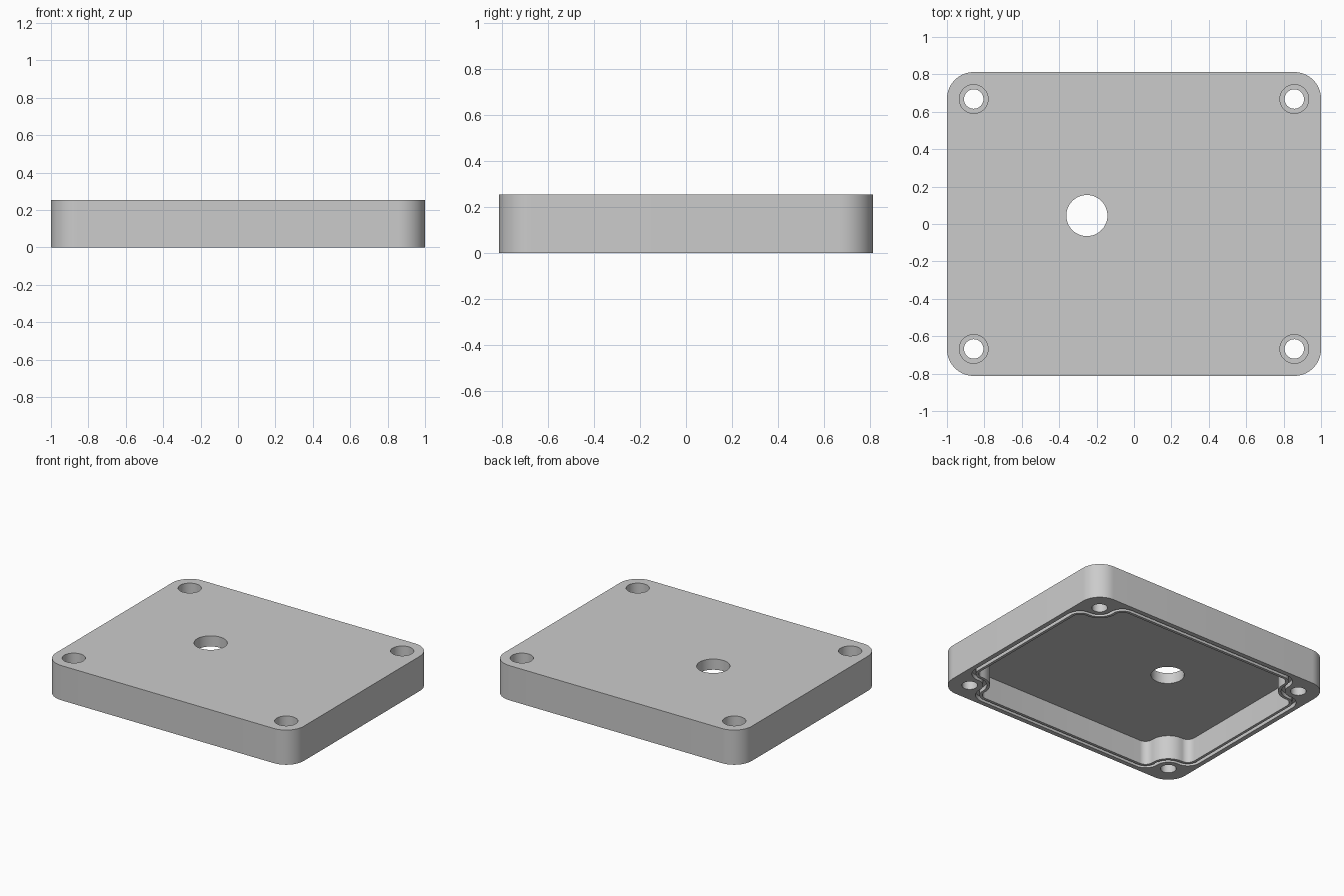
import bpy
import bmesh
from math import sin, cos, pi, atan2, sqrt

if "Cube" in bpy.data.objects:
    bpy.data.objects.remove(bpy.data.objects["Cube"], do_unlink=True)

HALF_X, HALF_Y, HEIGHT = 1.0, 0.812, 0.253
SCREW_X, SCREW_Y = 0.857, 0.668
CEILING = 0.175
QUADRANTS = ((1, 1), (-1, 1), (-1, -1), (1, -1))

grey = bpy.data.materials.new("plain grey")
grey.use_nodes = True
colour = (0.6, 0.6, 0.6, 1)
grey.diffuse_color = colour
grey.node_tree.nodes["Principled BSDF"].inputs["Base Color"].default_value = colour


def arc(cx, cy, r, start, end, steps=12):
    return [(cx + r * cos(start + (end - start) * i / steps),
             cy + r * sin(start + (end - start) * i / steps))
            for i in range(steps + 1)]


def mirrored(corner):
    """Repeat one corner's points in all four quadrants, counter-clockwise."""
    points = []
    for sx, sy in QUADRANTS:
        part = corner if sx * sy > 0 else corner[::-1]
        points += [(sx * x, sy * y) for x, y in part]
    return points


def seal_outline(margin):
    """Inner outline that bends inward around the four screw posts."""
    wall_x, wall_y = HALF_X - margin, HALF_Y - margin
    post = 0.055 + margin
    fillet = 0.19 - post
    reach = post + fillet
    x1 = wall_x - fillet
    y1 = SCREW_Y - sqrt(reach ** 2 - (x1 - SCREW_X) ** 2)
    y2 = wall_y - fillet
    x2 = SCREW_X - sqrt(reach ** 2 - (y2 - SCREW_Y) ** 2)
    a1 = atan2(SCREW_Y - y1, SCREW_X - x1)
    a2 = atan2(SCREW_Y - y2, SCREW_X - x2)
    corner = arc(x1, y1, fillet, 0, a1)
    corner += arc(SCREW_X, SCREW_Y, post, a1 + pi, a2 + pi)[1:-1]
    corner += arc(x2, y2, fillet, a2, pi / 2)
    return mirrored(corner)


def prism(name, outline, z0, z1):
    bm = bmesh.new()
    base = bm.faces.new([bm.verts.new((x, y, z0)) for x, y in outline])
    top = bmesh.ops.extrude_face_region(bm, geom=[base])["geom"]
    verts = [v for v in top if isinstance(v, bmesh.types.BMVert)]
    bmesh.ops.translate(bm, verts=verts, vec=(0, 0, z1 - z0))
    bmesh.ops.recalc_face_normals(bm, faces=bm.faces)
    mesh = bpy.data.meshes.new(name)
    bm.to_mesh(mesh)
    bm.free()
    mesh.materials.append(grey)
    obj = bpy.data.objects.new(name, mesh)
    bpy.context.collection.objects.link(obj)
    return obj


def cylinder(name, x, y, r, z0, z1):
    return prism(name, arc(x, y, r, 0, 2 * pi, 48)[:-1], z0, z1)


def cut(target, cutter):
    """Subtract the cutter for good and throw it away."""
    cutter.hide_render = True
    mod = target.modifiers.new("cut", 'BOOLEAN')
    mod.operation = 'DIFFERENCE'
    mod.solver = 'EXACT'
    mod.object = cutter
    bpy.context.view_layer.objects.active = target
    bpy.ops.object.modifier_apply(modifier=mod.name)
    bpy.data.objects.remove(cutter, do_unlink=True)


# Rounded lid block
radius = HALF_X - SCREW_X
lid = prism("enclosure_lid", mirrored(arc(HALF_X - radius, HALF_Y - radius, radius, 0, pi / 2, 16)),
            0, HEIGHT)

# Hollow underside
cut(lid, prism("cavity_cutter", seal_outline(0.079), -0.1, CEILING))

# Seal groove in the rim
groove = prism("groove_cutter", seal_outline(0.034), -0.1, 0.03)
cut(groove, prism("groove_core", seal_outline(0.059), -0.2, 0.1))
cut(lid, groove)

# Stepped screw holes
for sx, sy in QUADRANTS:
    x, y = sx * SCREW_X, sy * SCREW_Y
    cut(lid, cylinder("screw_hole", x, y, 0.052, -0.1, HEIGHT + 0.1))
    cut(lid, cylinder("screw_head_recess", x, y, 0.077, HEIGHT - 0.08, HEIGHT + 0.1))

# Cable opening
cut(lid, cylinder("cable_opening", -0.252, 0.045, 0.11, 0.1, HEIGHT + 0.1))

# Smooth rounded walls, crisp edges
bpy.ops.object.select_all(action='DESELECT')
lid.select_set(True)
bpy.context.view_layer.objects.active = lid
bpy.ops.object.shade_smooth_by_angle(angle=pi / 6)
